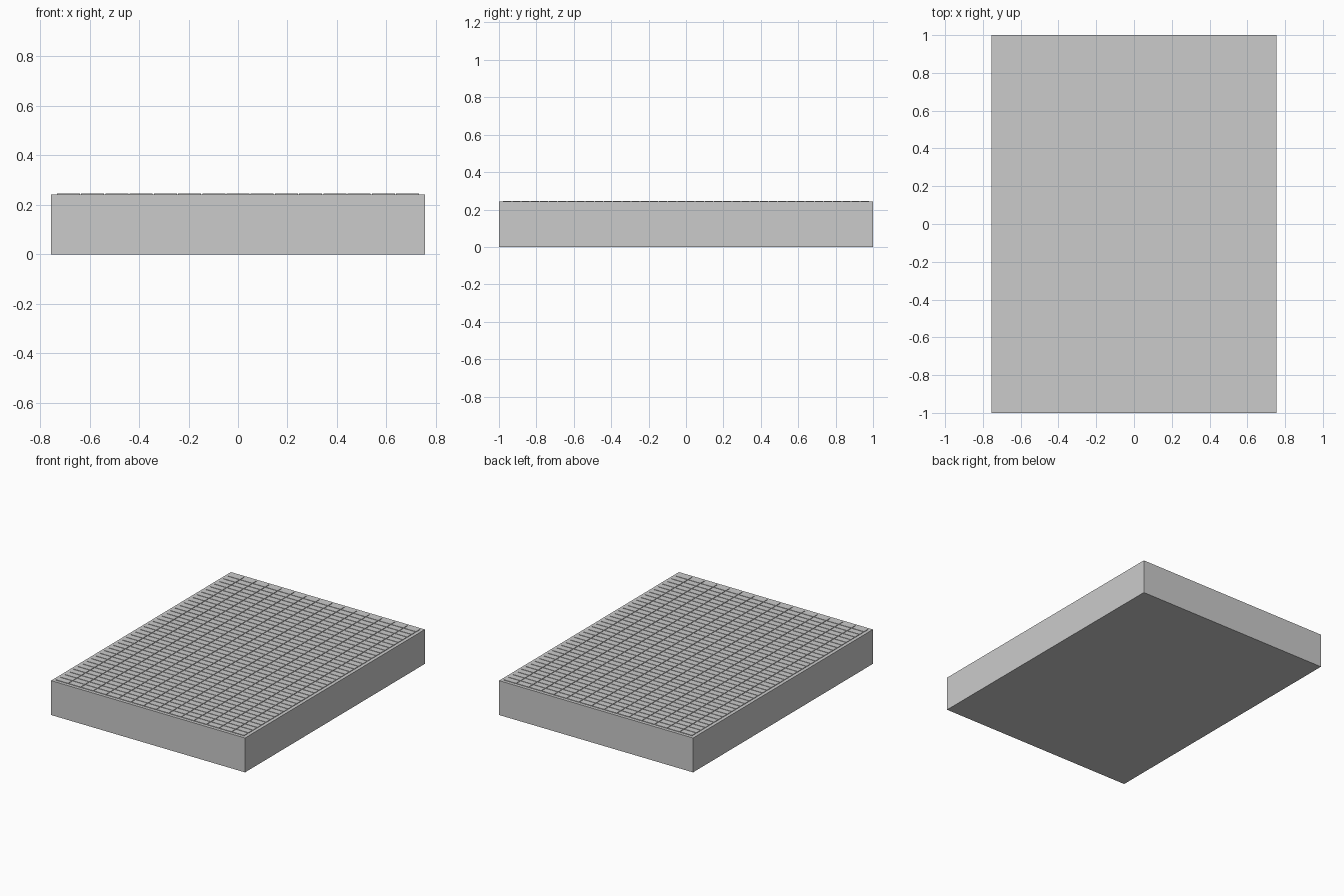
import bpy, bmesh

if "Cube" in bpy.data.objects:
    bpy.data.objects.remove(bpy.data.objects["Cube"])

W, L, H = 1.51, 2.0, 0.242      # slab size
NX, NY = 15, 40                 # tile counts
PX, PY = 0.0979, 0.049          # tile pitch
GAP, RISE = 0.005, 0.004


def add_box(bm, x0, x1, y0, y1, z0, z1):
    r = bmesh.ops.create_cube(bm, size=1)
    for v in r["verts"]:
        v.co = (x1 if v.co.x > 0 else x0,
                y1 if v.co.y > 0 else y0,
                z1 if v.co.z > 0 else z0)
    return r["verts"]


def make(name, bm):
    me = bpy.data.meshes.new(name)
    bm.to_mesh(me)
    bm.free()
    ob = bpy.data.objects.new(name, me)
    bpy.context.collection.objects.link(ob)
    return ob


# Solid slab
bm = bmesh.new()
add_box(bm, -W / 2, W / 2, -L / 2, L / 2, 0, H)
make("slab", bm)

# One thin raised tile, open underneath, repeated over the top
bm = bmesh.new()
add_box(bm, GAP / 2, PX - GAP / 2, GAP / 2, PY - GAP / 2, H, H + RISE)
bottom = [f for f in bm.faces if f.normal.z < -0.5 or f.calc_center_median().z < H + 1e-5]
bmesh.ops.delete(bm, geom=bottom, context="FACES")
tiles = make("top_tiles", bm)
tiles.location = (-NX * PX / 2, -NY * PY / 2, 0)
for name, count, off in (("columns", NX, (PX, 0, 0)), ("rows", NY, (0, PY, 0))):
    m = tiles.modifiers.new(name, "ARRAY")
    m.count = count
    m.use_relative_offset = False
    m.use_constant_offset = True
    m.constant_offset_displace = off
